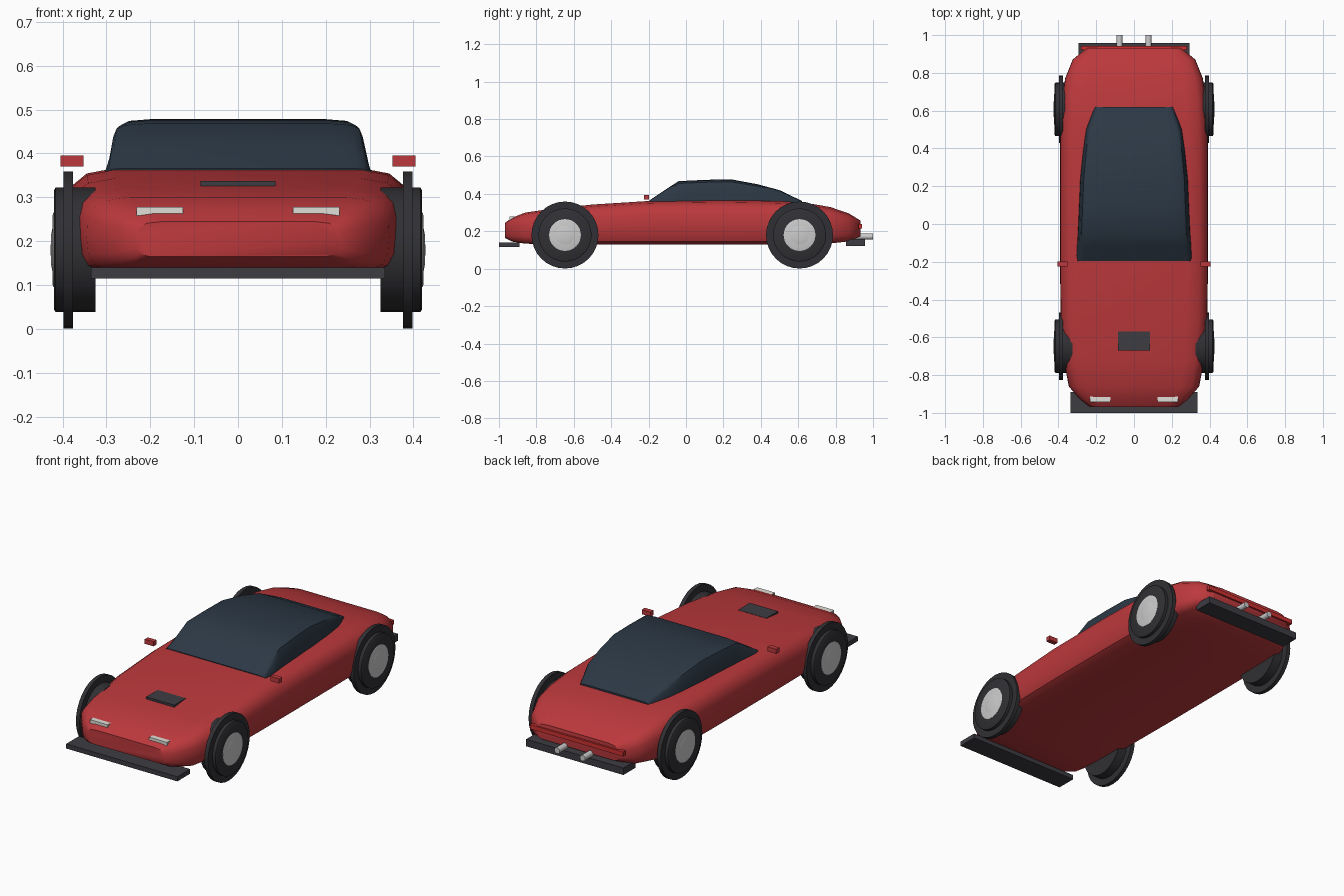
import bpy, bmesh
from math import pi, sin, cos, radians

if "Cube" in bpy.data.objects:
    bpy.data.objects.remove(bpy.data.objects["Cube"])


def material(name, r, g, b):
    m = bpy.data.materials.new(name)
    m.diffuse_color = (r, g, b, 1)
    m.use_nodes = True
    m.node_tree.nodes["Principled BSDF"].inputs["Base Color"].default_value = m.diffuse_color
    return m


RED = material("red_paint", 0.50, 0.04, 0.045)
GLASS = material("dark_glass", 0.025, 0.04, 0.06)
RUBBER = material("black_rubber", 0.03, 0.03, 0.035)
TRIM = material("dark_trim", 0.045, 0.045, 0.055)
LAMP = material("lamp_white", 0.75, 0.74, 0.68)
CHROME = material("chrome", 0.62, 0.62, 0.63)
TAIL = material("tail_red", 0.60, 0.03, 0.03)


def finish(name, bm, mat, angle=40):
    bmesh.ops.remove_doubles(bm, verts=bm.verts, dist=1e-5)
    bmesh.ops.recalc_face_normals(bm, faces=bm.faces)
    me = bpy.data.meshes.new(name)
    bm.to_mesh(me)
    bm.free()
    ob = bpy.data.objects.new(name, me)
    bpy.context.collection.objects.link(ob)
    me.materials.append(mat)
    bpy.ops.object.select_all(action='DESELECT')
    ob.select_set(True)
    bpy.context.view_layer.objects.active = ob
    bpy.ops.object.shade_smooth_by_angle(angle=radians(angle))
    return ob


def bridge(bm, rings, caps=True):
    for a, b in zip(rings, rings[1:]):
        for i in range(len(a)):
            j = (i + 1) % len(a)
            bm.faces.new((a[i], a[j], b[j], b[i]))
    if caps:
        bm.faces.new(rings[0])
        bm.faces.new(rings[-1])


def loft(name, stations, half, mat):
    """stations: (y, half width, bottom, top); half: unit half section."""
    bm = bmesh.new()
    section = half + [(-u, v) for u, v in reversed(half)]
    rings = [[bm.verts.new((u * w, y, b + v * (t - b))) for u, v in section]
             for y, w, b, t in stations]
    bridge(bm, rings)
    return finish(name, bm, mat)


def box(name, x, y, z, mat):
    bm = bmesh.new()
    bmesh.ops.create_cube(bm, size=1)
    for v in bm.verts:
        for k, (lo, hi) in enumerate((x, y, z)):
            v.co[k] = lo if v.co[k] < 0 else hi
    return finish(name, bm, mat)


def lathe(name, profile, cy, cz, side, mat, n=32):
    """Revolve (radius, x) points about an axle along x."""
    bm = bmesh.new()
    rings = [[bm.verts.new((side * x, cy + r * cos(2 * pi * i / n), cz + r * sin(2 * pi * i / n)))
              for i in range(n)] for r, x in profile]
    bridge(bm, rings)
    return finish(name, bm, mat, 35)


# Body shell
loft("body", [
    (-0.968, 0.235, 0.165, 0.245), (-0.93, 0.285, 0.145, 0.272), (-0.86, 0.345, 0.134, 0.300),
    (-0.72, 0.372, 0.130, 0.320), (-0.50, 0.388, 0.130, 0.343), (-0.20, 0.392, 0.130, 0.362),
    (0.20, 0.392, 0.130, 0.366), (0.50, 0.390, 0.130, 0.362), (0.64, 0.383, 0.131, 0.352),
    (0.77, 0.365, 0.135, 0.330), (0.87, 0.325, 0.146, 0.296), (0.932, 0.250, 0.172, 0.258)],
    [(0.86, 0), (0.95, 0.07), (0.99, 0.22), (1, 0.45), (0.995, 0.68),
     (0.96, 0.84), (0.88, 0.95), (0.72, 1)], RED)

# Glass cabin
loft("cabin", [
    (-0.195, 0.310, 0.345, 0.366), (-0.12, 0.304, 0.345, 0.416), (-0.04, 0.298, 0.345, 0.468),
    (0.10, 0.292, 0.345, 0.475), (0.24, 0.286, 0.345, 0.478), (0.38, 0.272, 0.345, 0.452),
    (0.50, 0.256, 0.340, 0.420), (0.62, 0.213, 0.335, 0.362)],
    [(1, 0), (0.985, 0.35), (0.955, 0.75), (0.93, 0.9), (0.87, 0.97), (0.7, 1)], GLASS)

# Wheels: tyre with raised tread ring, rim and hub cap
for end, cy in (("front", -0.647), ("rear", 0.607)):
    for label, s in (("left", -1), ("right", 1)):
        lathe(f"{end}_{label}_tyre", [(0.09, 0.325), (0.142, 0.325), (0.142, 0.376), (0.179, 0.376),
              (0.179, 0.398), (0.142, 0.398), (0.142, 0.416), (0.135, 0.42), (0.06, 0.42)],
              cy, 0.18, s, RUBBER)
        lathe(f"{end}_{label}_rim", [(0.085, 0.38), (0.085, 0.421), (0.078, 0.423), (0.03, 0.423)],
              cy, 0.18, s, CHROME)
        lathe(f"{end}_{label}_hub_cap", [(0.05, 0.40), (0.05, 0.423), (0.035, 0.426), (0.012, 0.427)],
              cy, 0.18, s, CHROME)

# Front splitter, rear diffuser, bonnet vent, tail light bar
box("front_splitter", (-0.335, 0.335), (-1.0, -0.89), (0.115, 0.14), TRIM)
box("rear_diffuser", (-0.293, 0.293), (0.855, 0.957), (0.122, 0.16), TRIM)
box("bonnet_vent", (-0.085, 0.085), (-0.67, -0.57), (0.322, 0.337), TRIM)
box("tail_light_bar", (-0.28, 0.28), (0.922, 0.942), (0.214, 0.238), TAIL)

# Paired headlights, mirrors and exhausts
for label, s in (("left", -1), ("right", 1)):
    def span(a, b):
        return tuple(sorted((s * a, s * b)))
    box(f"{label}_headlight", span(0.125, 0.232), (-0.943, -0.913), (0.247, 0.278), LAMP)
    box(f"{label}_mirror", span(0.352, 0.405), (-0.224, -0.198), (0.37, 0.395), RED)
    bpy.ops.mesh.primitive_cylinder_add(vertices=16, radius=0.016, depth=0.12,
                                        location=(s * 0.077, 0.94, 0.172), rotation=(pi / 2, 0, 0))
    pipe = bpy.context.object
    pipe.name = f"{label}_exhaust"
    pipe.data.materials.append(CHROME)
    bpy.ops.object.shade_smooth_by_angle(angle=radians(40))
